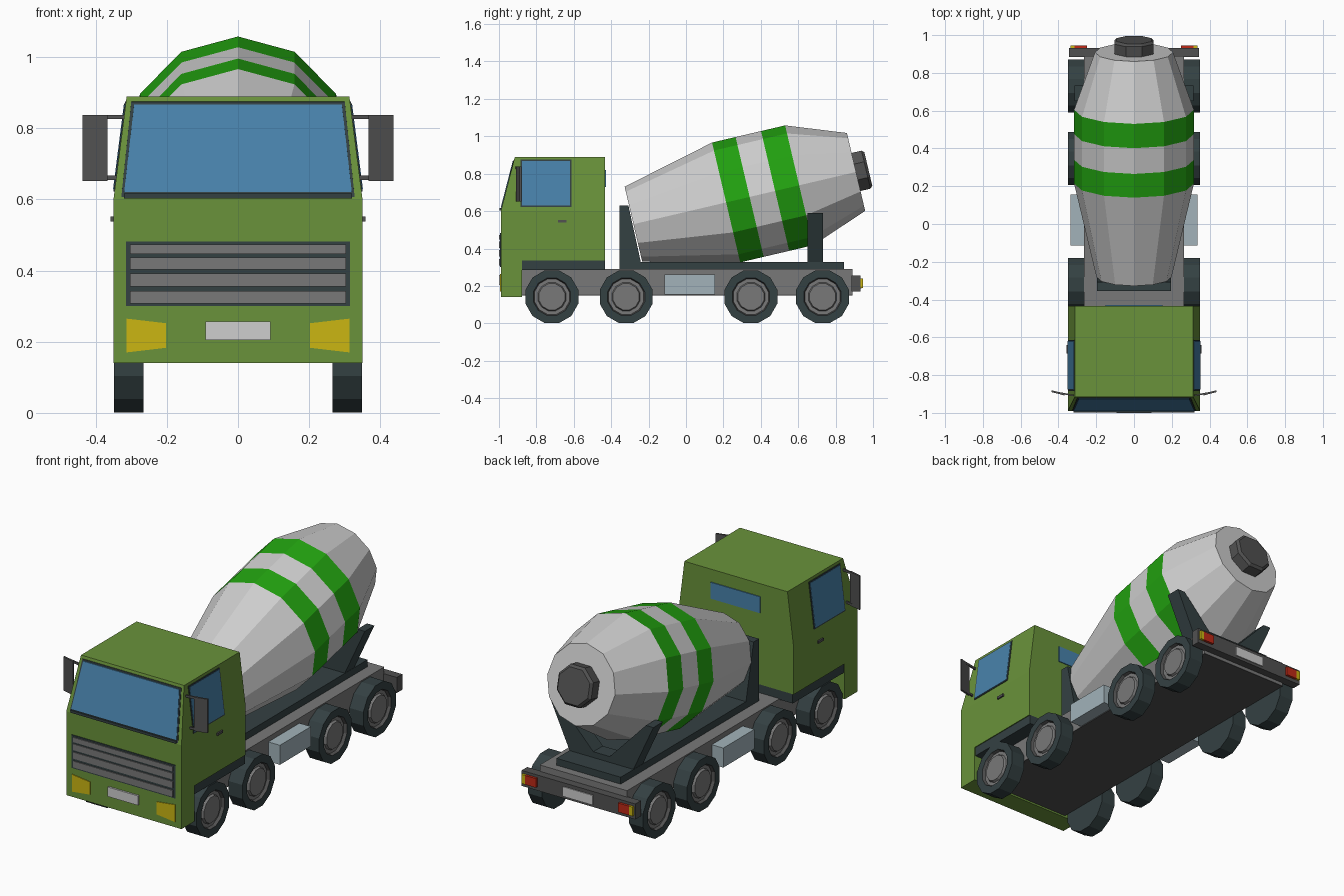
import bpy, bmesh, math
from mathutils import Vector

if "Cube" in bpy.data.objects:
    bpy.data.objects.remove(bpy.data.objects["Cube"])

def material(name, r, g, b):
    m = bpy.data.materials.new(name)
    m.diffuse_color = (r, g, b, 1)
    m.use_nodes = True
    m.node_tree.nodes["Principled BSDF"].inputs["Base Color"].default_value = m.diffuse_color
    return m

GREEN = material("cab_green", .144, .290, .043)
WHITE = material("drum_light_grey", .62, .62, .62)
STRIPE = material("stripe_green", .016, .36, .005)
DARK = material("dark_teal", .034, .052, .055)
GREY = material("mid_grey", .19, .19, .19)
COAL = material("charcoal", .083, .083, .083)
GLASS = material("glass_blue", .065, .225, .41)
TANK = material("tank_blue_grey", .36, .45, .49)
YELLOW = material("lamp_yellow", .60, .47, .006)
RED = material("lamp_red", .52, .022, .008)

def finish(name, bm, mats):
    bmesh.ops.recalc_face_normals(bm, faces=bm.faces)
    me = bpy.data.meshes.new(name)
    bm.to_mesh(me)
    bm.free()
    for m in mats:
        me.materials.append(m)
    ob = bpy.data.objects.new(name, me)
    bpy.context.collection.objects.link(ob)
    return ob

def slab_mesh(pts, vec):
    """Polygon pushed along a vector."""
    bm = bmesh.new()
    a = [bm.verts.new(Vector(p)) for p in pts]
    b = [bm.verts.new(Vector(p) + Vector(vec)) for p in pts]
    n = len(a)
    bm.faces.new(a)
    bm.faces.new(b[::-1])
    for i in range(n):
        bm.faces.new((a[i], a[(i + 1) % n], b[(i + 1) % n], b[i]))
    return bm

def slab(name, pts, vec, mat):
    return finish(name, slab_mesh(pts, vec), [mat])

def box(name, x, y, z, mat):
    pts = [(x[0], y[0], z[0]), (x[1], y[0], z[0]), (x[1], y[1], z[0]), (x[0], y[1], z[0])]
    return slab(name, pts, (0, 0, z[1] - z[0]), mat)

def lathe(name, origin, axis, up, rings, n, mats, slots, phase=0, squash=1):
    """Rings of (distance, radius) along an axis; slots = material per band."""
    origin, axis, up = Vector(origin), Vector(axis), Vector(up)
    side = axis.cross(up) * squash
    bm = bmesh.new()
    loops = []
    for d, r in rings:
        ts = [phase + 2 * math.pi * i / n for i in range(n)]
        loops.append([bm.verts.new(origin + axis * d + (up * math.cos(t) + side * math.sin(t)) * r) for t in ts])
    for k in range(len(loops) - 1):
        for i in range(n):
            j = (i + 1) % n
            f = bm.faces.new((loops[k][i], loops[k][j], loops[k + 1][j], loops[k + 1][i]))
            f.material_index = slots[k]
    bm.faces.new(loops[0]).material_index = slots[0]
    bm.faces.new(loops[-1]).material_index = slots[-1]
    return finish(name, bm, mats)

# Cab: side profile, creased at z 0.6 and tapered above
profile = [(-.99, .14), (-.99, .60), (-.915, .89), (-.433, .89), (-.433, .335), (-.877, .335), (-.877, .14)]
bm = slab_mesh([(-.35, y, z) for y, z in profile], (.7, 0, 0))
bmesh.ops.bisect_plane(bm, geom=bm.verts[:] + bm.edges[:] + bm.faces[:], plane_co=(0, 0, .6), plane_no=(0, 0, 1))
for v in bm.verts:
    if v.co.z > .8:
        v.co.x *= .313 / .35
finish("cab", bm, [GREEN])

def side_x(z):
    return .35 - .037 * max(0, z - .6) / .29

def front_y(z):
    return -.99 + .075 * max(0, z - .6) / .29

# Windscreen with dark surround and wiper strip
def screen(name, zb, zt, xb, xt, depth, mat):
    pts = [(-xb, front_y(zb), zb), (xb, front_y(zb), zb), (xt, front_y(zt), zt), (-xt, front_y(zt), zt)]
    slab(name, pts, (0, -depth, -depth * .25), mat)

screen("windscreen_surround", .607, .875, .328, .300, .003, DARK)
screen("windscreen", .622, .868, .320, .292, .006, GLASS)
box("wiper_strip", (-.32, .32), (-.997, -.98), (.603, .617), DARK)

# Rear cab window
box("rear_window", (-.15, .15), (-.434, -.428), (.73, .82), GLASS)

# Grille with four slats
box("grille_back", (-.315, .315), (-.994, -.985), (.30, .482), DARK)
for z0, z1 in ((.308, .343), (.356, .392), (.403, .437), (.447, .473)):
    box("grille_slat", (-.303, .303), (-.999, -.985), (z0, z1), GREY)

# Number plates
box("front_plate", (-.092, .092), (-1.0, -.988), (.205, .257), WHITE)
box("rear_plate", (-.09, .09), (.93, .938), (.185, .235), WHITE)

# Chassis, cab base, drum bed, rear bumper
box("chassis", (-.265, .265), (-.88, .89), (.155, .29), GREY)
box("chassis_underside", (-.265, .265), (-.88, .89), (.150, .156), COAL)
box("cab_base", (-.345, .345), (-.88, -.433), (.285, .336), DARK)
box("drum_bed", (-.195, .195), (-.355, .845), (.288, .328), DARK)
box("rear_bumper", (-.345, .345), (.885, .933), (.17, .255), COAL)

# Drum supports
slab("front_support", [(-.195, y, z) for y, z in ((-.355, .32), (-.355, .63), (-.308, .63), (-.24, .32))],
     (.39, 0, 0), DARK)
saddle = [(.19, .32), (.315, .59), (.27, .59), (.05, .36)]
slab("rear_support", [(x, .65, z) for x, z in saddle] + [(-x, .65, z) for x, z in saddle[::-1]],
     (0, .083, 0), DARK)

# Tilted drum with two painted bands, and its rear hub
tilt = math.radians(13.2)
axis = Vector((0, math.cos(tilt), math.sin(tilt)))
up = Vector((0, -math.sin(tilt), math.cos(tilt)))
base = Vector((0, -.281, .53))
lathe("drum", base, axis, up,
      [(0, .206), (.509, .329), (.638, .329), (.778, .329), (.91, .329), (1.2225, .214)],
      12, [WHITE, STRIPE], [0, 1, 0, 1, 0], squash=.965)
lathe("drum_hub", base + axis * 1.215, axis, up, [(0, .113), (.062, .113), (.075, .100)],
      8, [COAL], [0, 0], phase=math.pi / 8)

for s in (-1, 1):
    # Wheels: tyre, recessed rim and hub
    for y in (-.717, -.32, .347, .73):
        lathe("wheel", (s * .265, y, .142), (s, 0, 0), (0, 0, 1),
              [(0, .10), (0, .146), (.084, .146), (.084, .103), (.068, .097), (.068, .078), (.08, .072)],
              12, [DARK, COAL, GREY], [0, 0, 0, 1, 2, 2], phase=math.pi / 12)

    # Side windows with dark surround
    for name, e, t, mat in (("side_window_surround", .007, .003, DARK), ("side_window", 0, .005, GLASS)):
        pts = [(s * side_x(z), y, z) for y, z in ((-.877 - e, .63 - e), (-.62 + e, .63 - e),
                                                  (-.62 + e, .868 + e), (-.877 - e, .868 + e))]
        slab(name, pts, (s * t, 0, 0), mat)

    # Door handle
    box("door_handle", sorted((s * .345, s * .358)), (-.685, -.64), (.538, .552), COAL)

    # Mirror and its two arms
    slab("mirror", [(s * .367, -.908, .652), (s * .437, -.89, .652), (s * .437, -.89, .838), (s * .367, -.908, .838)],
         (0, .010, 0), COAL)
    for z in (.655, .826):
        slab("mirror_arm", [(s * .315, -.913, z), (s * .40, -.897, z), (s * .40, -.897, z + .012), (s * .315, -.913, z + .012)],
             (0, .008, 0), COAL)

    # Headlight
    slab("headlight", [(s * .202, -.988, .183), (s * .313, -.988, .170), (s * .313, -.988, .265), (s * .202, -.988, .252)],
         (0, -.006, 0), YELLOW)

    # Tail lamp and indicator
    box("tail_lamp", sorted((s * .25, s * .315)), (.93, .946), (.19, .24), RED)
    box("indicator", sorted((s * .315, s * .337)), (.93, .946), (.19, .24), YELLOW)

    # Side tank
    box("side_tank", sorted((s * .26, s * .335)), (-.115, .155), (.155, .262), TANK)
